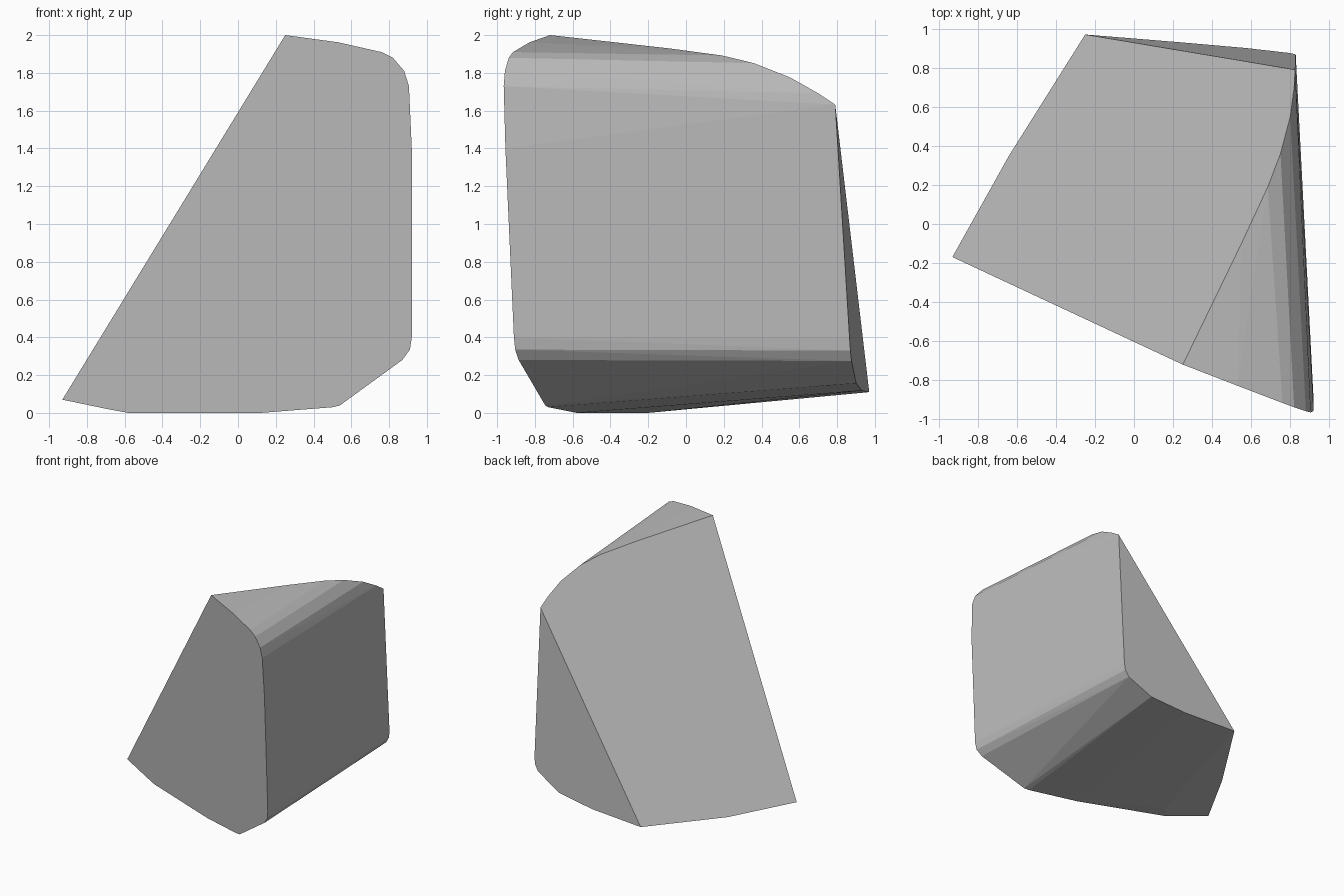
import bpy
import bmesh
import math

if "Cube" in bpy.data.objects:
    bpy.data.objects.remove(bpy.data.objects["Cube"])


# The three big flat cleavage planes of the stone
def front_y(x, z):
    return -0.5315 - 0.393 * x - 0.045 * z


def back_y(x, z):
    return 0.9566 - 0.0805 * x - 0.061 * z


def slope_z(x, y):
    return 1.147 + 1.292 * x - 0.735 * y


# Outline of the front face (x, z)
front_outline = [(0.25, 2.0), (0.53, 1.962), (0.76, 1.91), (0.82, 1.88),
                 (0.88, 1.81), (0.905, 1.73), (0.92, 1.4), (0.92, 0.40),
                 (0.91, 0.335), (0.87, 0.28), (0.54, 0.04), (0.50, 0.03),
                 (0.12, 0.0), (-0.58, 0.0), (-0.68, 0.018), (-0.93, 0.07)]
# Rounded crest and lower edge of the sloping face (x, y)
slope_outline = [(0.43, -0.35), (0.55, -0.10), (0.685, 0.19), (0.75, 0.36),
                 (0.80, 0.55), (0.82, 0.70), (0.825, 0.79), (-0.64, 0.35)]
# Outline of the back face (x, z)
back_outline = [(0.828, 1.4), (0.828, 0.40), (0.822, 0.33), (0.79, 0.275),
                (0.572, 0.157), (0.237, 0.118), (-0.25, 0.11)]

points = [(x, front_y(x, z), z) for x, z in front_outline]
points += [(x, y, slope_z(x, y)) for x, y in slope_outline]
points += [(x, back_y(x, z), z) for x, z in back_outline]
points.append((-0.5, -0.2, 0.0))  # resting spot underneath

# Convex stone body, with nearly coplanar faces merged
bm = bmesh.new()
for p in points:
    bm.verts.new(p)
hull = bmesh.ops.convex_hull(bm, input=bm.verts[:])
loose = [v for v in bm.verts if not v.link_faces]
bmesh.ops.delete(bm, geom=loose, context='VERTS')
bmesh.ops.dissolve_limit(bm, angle_limit=math.radians(1.5),
                         verts=bm.verts[:], edges=bm.edges[:])
bmesh.ops.recalc_face_normals(bm, faces=bm.faces[:])

mesh = bpy.data.meshes.new("stone_fragment")
bm.to_mesh(mesh)
bm.free()
stone = bpy.data.objects.new("stone_fragment", mesh)
bpy.context.collection.objects.link(stone)

# Plain grey stone
grey = bpy.data.materials.new("stone_grey")
grey.diffuse_color = (0.5, 0.5, 0.5, 1.0)
grey.use_nodes = True
grey.node_tree.nodes["Principled BSDF"].inputs["Base Color"].default_value = grey.diffuse_color
mesh.materials.append(grey)
